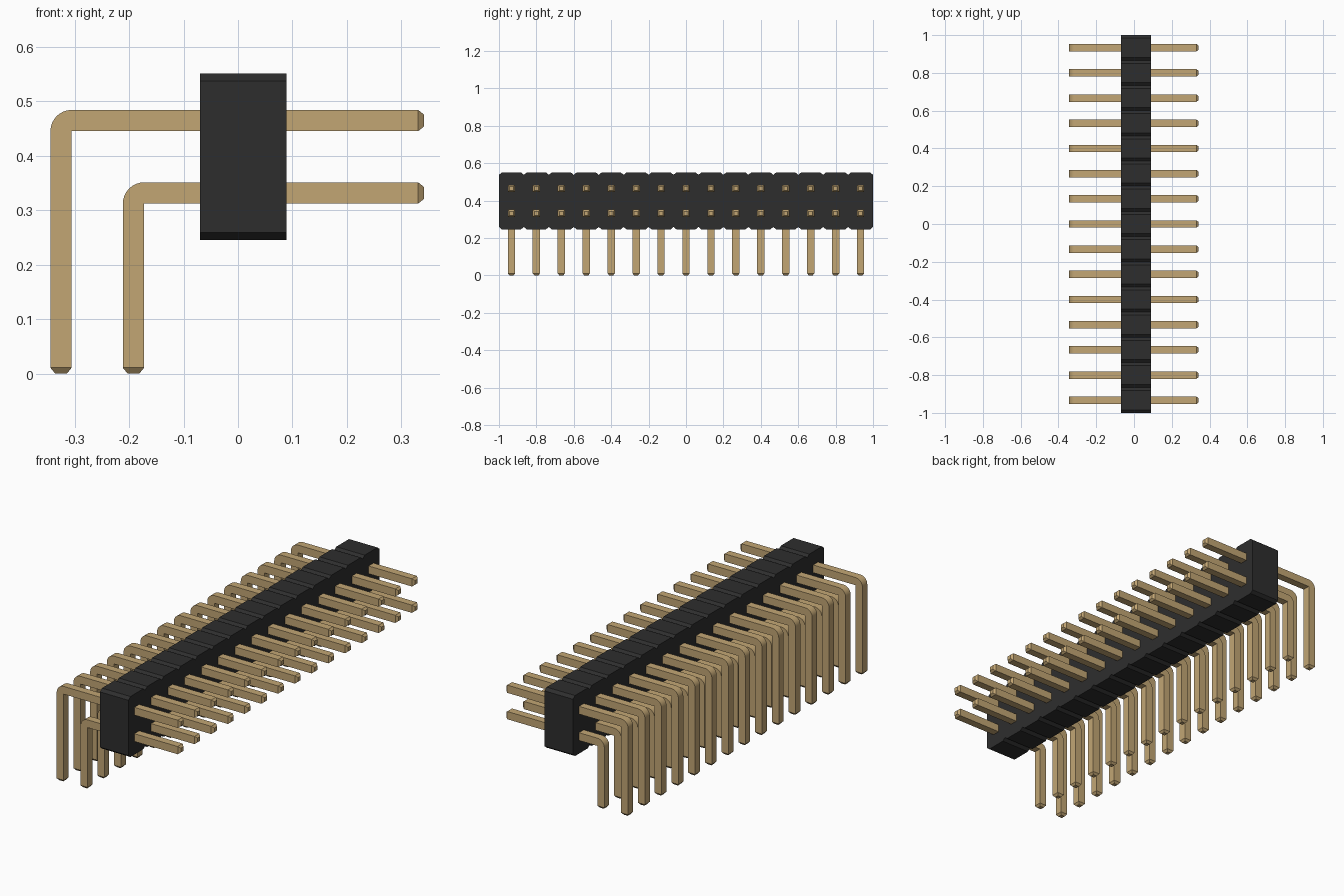
import bpy
import bmesh
from math import sin, cos, pi
from mathutils import Vector

cube = bpy.data.objects.get("Cube")
if cube:
    bpy.data.objects.remove(cube, do_unlink=True)

COLUMNS = 15
PITCH = 2 / COLUMNS
PIN = 0.039          # square pin thickness
TIP = 0.021          # thickness at the tapered ends
BEND_STEPS = 8


def make_material(name, rgb):
    mat = bpy.data.materials.new(name)
    mat.use_nodes = True
    mat.diffuse_color = (*rgb, 1)
    mat.node_tree.nodes["Principled BSDF"].inputs["Base Color"].default_value = (*rgb, 1)
    return mat


def finish_mesh(bm, name, mat):
    bmesh.ops.remove_doubles(bm, verts=bm.verts, dist=0.0001)
    bmesh.ops.recalc_face_normals(bm, faces=bm.faces)
    mesh = bpy.data.meshes.new(name)
    bm.to_mesh(mesh)
    bm.free()
    mesh.materials.append(mat)
    return mesh


def add_object(name, mesh, y=0):
    obj = bpy.data.objects.new(name, mesh)
    obj.location.y = y
    bpy.context.collection.objects.link(obj)
    return obj


def housing_mesh(x0, x1, z0, z1, mat, cut_y=0.016, cut_z=0.013):
    """Row of chamfered cells: one notched outline extruded along x."""
    top, bottom = [], []
    for i in range(COLUMNS):
        a, b = -1 + i * PITCH, -1 + (i + 1) * PITCH
        for y, inset in ((a, cut_z), (a + cut_y, 0), (b - cut_y, 0), (b, cut_z)):
            if (y, inset) == (a, cut_z) and i > 0:
                continue
            top.append((x0, y, z1 - inset))
            bottom.append((x0, y, z0 + inset))
    bm = bmesh.new()
    face = bm.faces.new([bm.verts.new(p) for p in top + bottom[::-1]])
    ext = bmesh.ops.extrude_face_region(bm, geom=[face], use_keep_orig=True)
    moved = [v for v in ext["geom"] if isinstance(v, bmesh.types.BMVert)]
    bmesh.ops.translate(bm, verts=moved, vec=(x1 - x0, 0, 0))
    return finish_mesh(bm, "housing", mat)


def pin_mesh(name, leg_x, arm_z, mat, end_x=0.342, taper=0.011):
    """Square wire swept from the foot, round the bend, to the free end."""
    half = PIN / 2
    corner = Vector((leg_x + half, 0, arm_z - half))   # sharp inside corner
    # Each section: centre, outward direction, thickness
    left, up = Vector((-1, 0, 0)), Vector((0, 0, 1))
    sections = [(Vector((leg_x, 0, 0)), left, TIP),
                (Vector((leg_x, 0, taper)), left, PIN)]
    for i in range(BEND_STEPS + 1):
        t = pi / 2 * i / BEND_STEPS
        out = left * cos(t) + up * sin(t)
        sections.append((corner + out * half, out, PIN))
    sections += [(Vector((end_x - taper, 0, arm_z)), up, PIN),
                 (Vector((end_x, 0, arm_z)), up, TIP)]

    bm = bmesh.new()
    rings = []
    for centre, out, size in sections:
        side = Vector((0, size / 2, 0))
        o = out * size / 2
        rings.append([bm.verts.new(centre + p)
                      for p in (o + side, o - side, -o - side, -o + side)])
    for r, s in zip(rings, rings[1:]):
        for k in range(4):
            n = (k + 1) % 4
            bm.faces.new((r[k], r[n], s[n], s[k]))
    bm.faces.new(rings[0])
    bm.faces.new(rings[-1])
    return finish_mesh(bm, name, mat)


black = make_material("black plastic", (0.027, 0.027, 0.027))
gold = make_material("gold metal", (0.54, 0.38, 0.175))

# Notched plastic housing
add_object("housing", housing_mesh(-0.07, 0.089, 0.246, 0.551, black))

# Two nested rows of right-angle pins
for row, leg_x, arm_z in (("upper_pin", -0.325, 0.465), ("lower_pin", -0.192, 0.332)):
    mesh = pin_mesh(row, leg_x, arm_z, gold)
    bpy.ops.object.select_all(action="DESELECT")
    for i in range(COLUMNS):
        obj = add_object(f"{row}_{i + 1}", mesh, -1 + (i + 0.5) * PITCH)
    obj.select_set(True)
    bpy.context.view_layer.objects.active = obj
    bpy.ops.object.shade_smooth_by_angle(angle=pi / 6)
